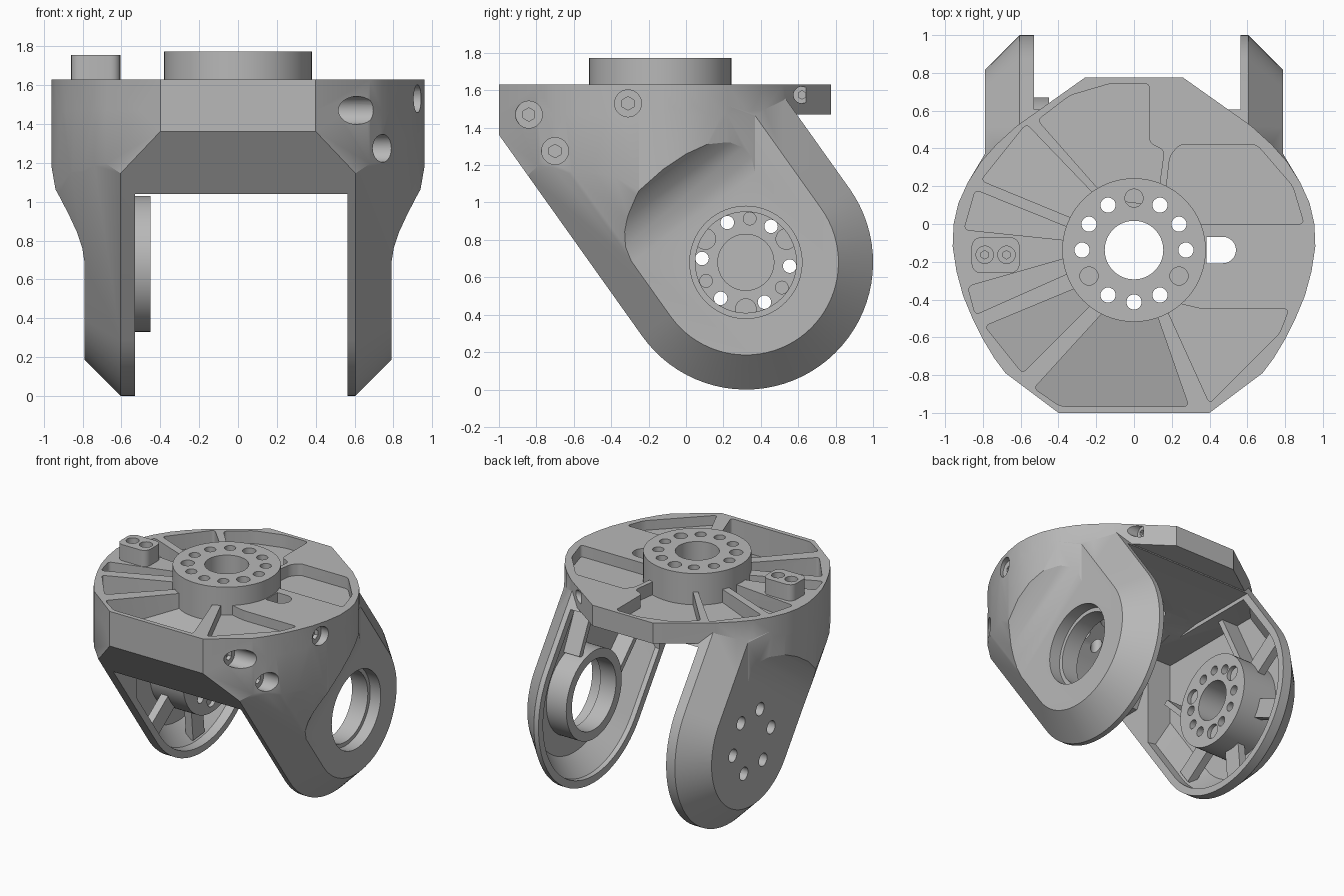
import bpy, bmesh
from math import sin, cos, pi, radians
from mathutils import Vector

cube = bpy.data.objects.get("Cube")
if cube:
    bpy.data.objects.remove(cube)

grey = bpy.data.materials.new("machined grey")
grey.use_nodes = True
COLOUR = (0.48, 0.48, 0.48, 1)
grey.diffuse_color = COLOUR
grey.node_tree.nodes["Principled BSDF"].inputs["Base Color"].default_value = COLOUR


def finish(name, bm):
    bmesh.ops.recalc_face_normals(bm, faces=bm.faces)
    mesh = bpy.data.meshes.new(name)
    bm.to_mesh(mesh)
    bm.free()
    mesh.materials.append(grey)
    ob = bpy.data.objects.new(name, mesh)
    bpy.context.collection.objects.link(ob)
    return ob


def loft(name, rings, rounding=0):
    """Solid through equal rings of points; rounding bevels the side edges."""
    bm = bmesh.new()
    loops = [[bm.verts.new(p) for p in ring] for ring in rings]
    n = len(loops[0])
    bm.faces.new(loops[0])
    bm.faces.new(loops[-1])
    sides = []
    for a, b in zip(loops, loops[1:]):
        for i in range(n):
            j = (i + 1) % n
            bm.faces.new((a[i], a[j], b[j], b[i]))
            sides.append(bm.edges.get((a[i], b[i])))
    if rounding:
        bmesh.ops.bevel(bm, geom=sides, offset=rounding, segments=4,
                        affect='EDGES', profile=0.5)
    return finish(name, bm)


def upright(name, pts, low, high, rounding=0):
    return loft(name, [[(x, y, z) for x, y in pts] for z in (low, high)], rounding)


def crosswise(name, pts, x0, x1):
    return loft(name, [[(x, y, z) for y, z in pts] for x in (x0, x1)])


def cyl(name, r, a, b, n=48):
    a, b = Vector(a), Vector(b)
    d = b - a
    bm = bmesh.new()
    bmesh.ops.create_cone(bm, cap_ends=True, segments=n, radius1=r, radius2=r, depth=d.length)
    bm.transform(d.to_track_quat('Z', 'Y').to_matrix().to_4x4())
    bmesh.ops.translate(bm, verts=bm.verts, vec=(a + b) / 2)
    return finish(name, bm)


def combine(targets, tool, op='DIFFERENCE'):
    for ob in targets:
        mod = ob.modifiers.new("bool", 'BOOLEAN')
        mod.operation, mod.solver, mod.object = op, 'EXACT', tool
        bpy.context.view_layer.objects.active = ob
        bpy.ops.object.modifier_apply(modifier=mod.name)
    bpy.data.objects.remove(tool)


# Arm frame: u runs up the arm, v across it, origin on the pivot
PY, PZ = 0.32, 0.68


def arm(v, u):
    return PY + 0.815 * v - 0.58 * u, PZ + 0.58 * v + 0.815 * u


def u_shape(front, rear, top):
    arc = [arm(-(front if i <= 20 else rear) * cos(i * pi / 40), -front * sin(i * pi / 40))
           for i in range(41)]
    return [arm(-front, top)] + arc + [arm(rear, top)]


def wedge(name, stations, top):
    """Each station is x, front half-width, rear half-width."""
    return loft(name, [[(x, y, z) for y, z in u_shape(f, r, top)] for x, f, r in stations])


def mirrored(right):
    return right + [(-x, y) for x, y in reversed(right)]


# Yoke: chamfered U shape, narrowed towards the arms, trimmed to the plate outline
half = [(0.605, 0.68, 0.68), (0.79, 0.495, 0.495), (0.86, 0.385, 0.425), (0.97, 0.19, 0.315)]
yoke = wedge("yoke", [(-x, f, r) for x, f, r in reversed(half)] + half, 2.4)
flare = [(-1, 0.79), (0.36, 0.79), (0.44, 0.802), (0.51, 0.83), (0.57, 0.87), (0.63, 0.925),
         (0.68, 0.98), (2.6, 0.98)]
flare = flare + [(u, -x) for u, x in reversed(flare)]
combine([yoke], loft("flare", [[(x, *arm(v, u)) for u, x in flare] for v in (-2, 2)]), 'INTERSECT')

front_half = [(0.4, -1), (0.68, -0.79), (0.74, -0.71), (0.8, -0.61), (0.855, -0.5), (0.905, -0.38),
              (0.94, -0.25), (0.96, -0.12), (0.955, 0), (0.93, 0.11), (0.88, 0.22)]
outline = front_half + [(0.81, 0.33), (0.73, 0.42), (0.62, 0.52), (0.26, 0.775)]
combine([yoke], upright("trim", mirrored(front_half + [(0.79, 0.37), (0.79, 1.2)]), -0.1, 1.63), 'INTERSECT')
combine([yoke], upright("plate", mirrored(outline), 1.47, 1.63), 'UNION')

# Clearance between the arms
gap = [(-1.3, -0.2), (-1.3, 1.04), (-0.6, 1.04), (-0.53, 1.16), (-0.42, 1.28), (-0.27, 1.38),
       (-0.1, 1.43), (0.05, 1.45), (1.3, 1.45), (1.3, -0.2)]
combine([yoke], crosswise("gap", gap, -0.53, 0.565))

# Hollow inside of each arm
for s in (-1, 1):
    hollow = wedge("hollow", [(s * 0.45, 0.635, 0.635), (s * 0.6, 0.62, 0.62), (s * 0.735, 0.49, 0.49)], 1.2)
    limit = upright("limit", [(-1, -0.48), (1, -0.48), (1, 1.3), (-1, 1.3)], -0.2, 1.42)
    combine([hollow], limit, 'INTERSECT')
    combine([yoke], hollow)

# Pockets in the top plate: outline, floor height near the hub and at the rim
HY = -0.138
pockets = [
    ([(-0.51, 0.55), (-0.34, 0.68), (-0.12, 0.745), (0.08, 0.745), (0.08, 0.43), (0.16, 0.39),
      (0.12, 0.1), (-0.14, 0.13)], 1.53, 1.53),
    ([(0.24, 0.42), (0.65, 0.42), (0.84, 0.2), (0.9, 0), (0.3, 0), (0.16, 0.1), (0.19, 0.36)], 1.54, 1.54),
    ([(-0.57, 0.53), (-0.81, 0.23), (-0.3, 0.02), (-0.2, 0.145)], 1.53, 1.51),
    ([(-0.84, 0.18), (-0.9, -0.03), (-0.32, -0.09), (-0.32, -0.03)], 1.53, 1.51),
    ([(-0.88, -0.33), (-0.84, -0.48), (-0.3, -0.24), (-0.32, -0.17)], 1.54, 1.45),
    ([(-0.79, -0.54), (-0.59, -0.79), (-0.2, -0.4), (-0.26, -0.32)], 1.54, 1.4),
    ([(-0.53, -0.87), (-0.39, -0.965), (0.29, -0.965), (0.1, -0.42), (-0.12, -0.42)], 1.53, 1.4),
    ([(0.15, -0.4), (0.36, -0.45), (0.82, -0.45), (0.77, -0.58), (0.4, -0.95)], 1.555, 1.555),
]
for pts, near, far in pockets:
    floor = [(x, y, near if Vector((x, y - HY)).length < 0.4 else far) for x, y in pts]
    combine([yoke], loft("pocket", [floor, [(x, y, 1.7) for x, y in pts]], 0.025))

# Round top hub with a ring of bolt holes
top_hub = cyl("top_hub", 0.38, (0, HY, 1.46), (0, HY, 1.772), 96)
combine([yoke, top_hub], cyl("bore", 0.155, (0, HY, 1.2), (0, HY, 1.9), 64))
for k in range(12):
    a = radians(30 * k)
    x, y = 0.275 * cos(a), HY + 0.275 * sin(a)
    blind = k in (3, 7, 11)
    r = 0.048 if blind else 0.04
    combine([top_hub] if blind else [yoke, top_hub],
            cyl("bolt_hole", r, (x, y, 1.62 if blind else 1.0), (x, y, 1.9), 24))

# Rounded slot beside the hub
slot = [(0.385, HY - 0.07), (0.47, HY - 0.07)]
slot += [(0.47 + 0.07 * cos(radians(t)), HY + 0.07 * sin(radians(t))) for t in range(-75, 90, 15)]
slot += [(0.47, HY + 0.07), (0.385, HY + 0.07)]
combine([yoke], upright("slot", slot, 1.3, 1.7))

# Small clamp block on the plate
clamp_block = upright("clamp_block", [(-0.86, -0.26), (-0.605, -0.26), (-0.605, -0.07), (-0.86, -0.07)],
                      1.6, 1.755, 0.05)
for x in (-0.79, -0.675):
    combine([clamp_block], cyl("counterbore", 0.046, (x, -0.163, 1.68), (x, -0.163, 1.8), 32))
    combine([clamp_block], cyl("socket", 0.022, (x, -0.163, 1.64), (x, -0.163, 1.8), 6))

# Counterbored screw holes in the left wall
for x, y, z, r in ((0.51, -0.84, 1.47, 0.072), (0.66, -0.7, 1.275, 0.072),
                   (0.88, -0.31, 1.53, 0.072), (0.45, 0.62, 1.575, 0.045)):
    combine([yoke], cyl("counterbore", r, (x, y, z), (1.1, y, z), 32))
    combine([yoke], cyl("socket", r * 0.5, (x - 0.03, y, z), (1.1, y, z), 6))

# Bearing ring on the left arm
bearing_ring = cyl("bearing_ring", 0.34, (0.565, PY, PZ), (0.76, PY, PZ), 80)
combine([yoke, bearing_ring], cyl("bearing_bore", 0.27, (0.4, PY, PZ), (1, PY, PZ), 80))
combine([yoke, bearing_ring], cyl("bearing_seat", 0.3, (0.7, PY, PZ), (1, PY, PZ), 80))

# Drive hub on the right arm with through holes and blind sockets
drive_hub = cyl("drive_hub", 0.35, (-0.76, PY, PZ), (-0.45, PY, PZ), 80)
combine([drive_hub], cyl("hub_bore", 0.15, (-0.66, PY, PZ), (-0.3, PY, PZ), 48))


def around(angle, r):
    return PY + r * cos(radians(angle)), PZ + r * sin(radians(angle))


for k in range(6):
    y, z = around(55 + 60 * k, 0.235)
    combine([yoke, drive_hub], cyl("drive_hole", 0.036, (-1, y, z), (-0.3, y, z), 24))
    combine([yoke, drive_hub], cyl("drive_seat", 0.05, (-1, y, z), (-0.68, y, z), 24))
for k in range(3):
    y, z = around(85 + 120 * k, 0.235)
    combine([drive_hub], cyl("drive_socket", 0.034, (-0.52, y, z), (-0.3, y, z), 24))
    y, z = around(30 + 120 * k, 0.25)
    combine([drive_hub], cyl("scallop", 0.055, (-0.48, y, z), (-0.3, y, z), 32))


# Stiffening ribs inside the arms
def rib(name, ends, width, x0, x1):
    (v0, u0), (v1, u1) = ends
    side = Vector((u1 - u0, v0 - v1)).normalized() * width / 2
    quad = [(v0 + side.x, u0 + side.y), (v1 + side.x, u1 + side.y),
            (v1 - side.x, u1 - side.y), (v0 - side.x, u0 - side.y)]
    return crosswise(name, [arm(v, u) for v, u in quad], x0, x1)


for s, label in ((-1, "right"), (1, "left")):
    for side, tag in ((-1, "front"), (1, "rear")):
        rib(f"{label}_{tag}_web", ((side * 0.28, 0.2), (side * 0.36, 0.68)), 0.04, s * 0.6, s * 0.76)
for k, angle in enumerate((0, 180, 240, 300)):
    c, s = cos(radians(angle)), sin(radians(angle))
    rib(f"right_radial_rib_{k + 1}", ((0.32 * c, 0.32 * s), (0.6 * c, 0.6 * s)), 0.14, -0.6, -0.66)

# Smooth round surfaces, keep sharp edges
for ob in bpy.context.scene.objects:
    ob.select_set(ob.type == 'MESH')
bpy.context.view_layer.objects.active = yoke
bpy.ops.object.shade_smooth_by_angle(angle=radians(25))
